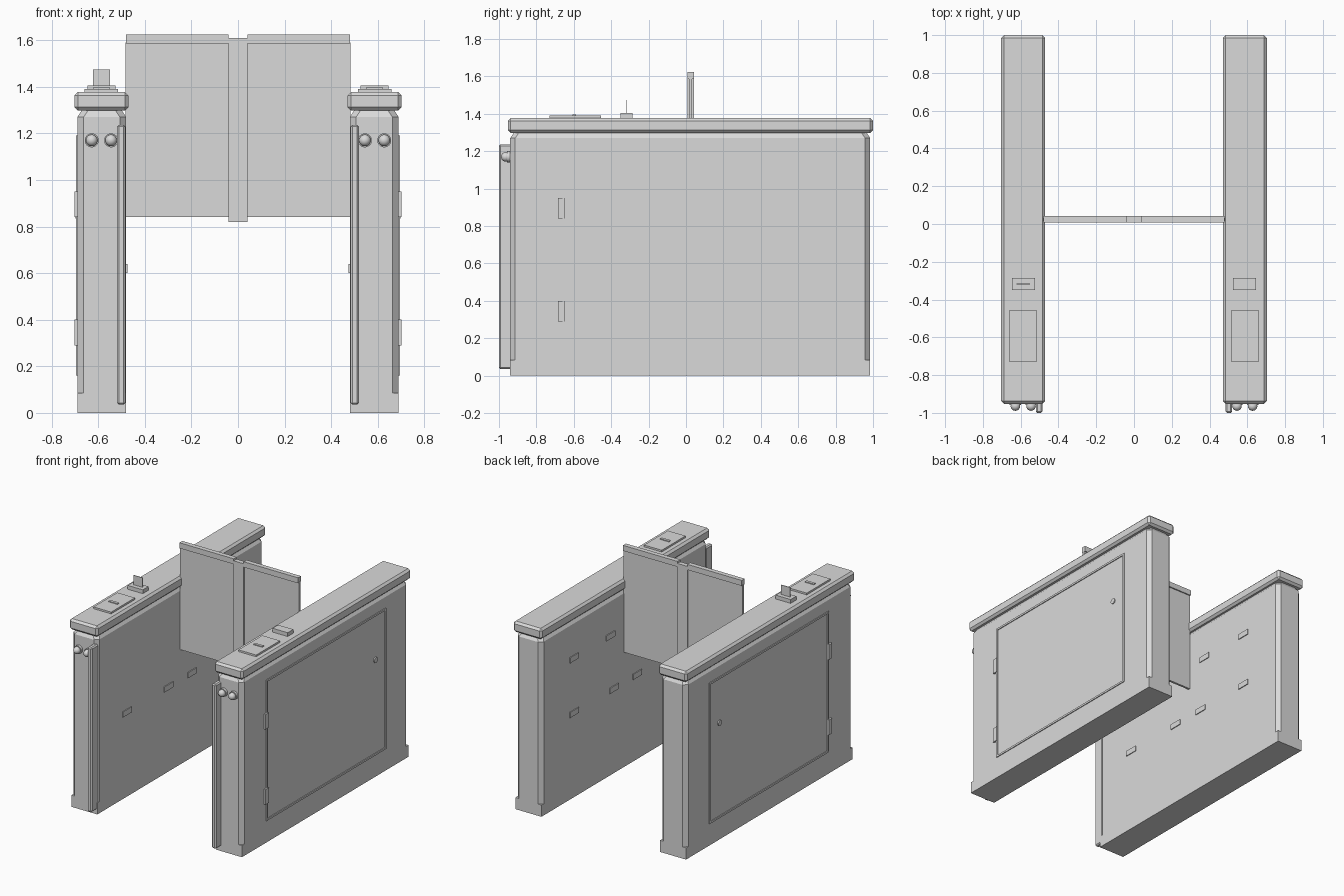
import bpy
import bmesh
import math
from mathutils import Matrix, Vector

cube = bpy.data.objects.get("Cube")
if cube:
    bpy.data.objects.remove(cube, do_unlink=True)

# One plain grey for the whole model
grey = bpy.data.materials.new("light_grey")
grey.use_nodes = True
COLOUR = (0.7, 0.7, 0.7, 1)
grey.diffuse_color = COLOUR
grey.node_tree.nodes["Principled BSDF"].inputs["Base Color"].default_value = COLOUR


def finish(name, bm, mirror=True, smooth=False):
    bmesh.ops.recalc_face_normals(bm, faces=bm.faces)
    mesh = bpy.data.meshes.new(name)
    bm.to_mesh(mesh)
    bm.free()
    mesh.materials.append(grey)
    obj = bpy.data.objects.new(name, mesh)
    bpy.context.collection.objects.link(obj)
    if mirror:
        obj.modifiers.new("Mirror", "MIRROR")
    if smooth:
        bpy.ops.object.select_all(action="DESELECT")
        obj.select_set(True)
        bpy.context.view_layer.objects.active = obj
        bpy.ops.object.shade_smooth_by_angle(angle=math.radians(35))


def add_box(bm, x, y, z):
    """Add a box given (low, high) ranges on each axis."""
    size = Vector((x[1] - x[0], y[1] - y[0], z[1] - z[0]))
    mid = Vector((sum(x), sum(y), sum(z))) / 2
    bmesh.ops.create_cube(bm, size=1, matrix=Matrix.LocRotScale(mid, None, size))


def box(name, x, y, z, bevel=0, mirror=True):
    bm = bmesh.new()
    add_box(bm, x, y, z)
    if bevel:
        bmesh.ops.bevel(bm, geom=bm.edges[:], offset=bevel, segments=1,
                        profile=0.5, affect="EDGES")
    finish(name, bm, mirror)


def disc(name, centre, radius, depth, axis):
    bm = bmesh.new()
    turn = Matrix.Rotation(math.pi / 2, 4, axis)
    bmesh.ops.create_cone(bm, cap_ends=True, segments=32, radius1=radius, radius2=radius,
                          depth=depth, matrix=Matrix.Translation(centre) @ turn)
    finish(name, bm, smooth=True)


# Cabinet extents (left cabinet, mirrored to the right)
IN, OUT = 0.48, 0.69
FRONT, BACK = -0.94, 0.985
BASE, SHOULDER, NECK = 0.085, 1.27, 1.3


def outline(inset, cut):
    """Rectangle of the cabinet with its four corners cut."""
    x0, x1, y0, y1 = IN + inset, OUT - inset, FRONT + inset, BACK - inset
    return [(x0 + cut, y0), (x1 - cut, y0), (x1, y0 + cut), (x1, y1 - cut),
            (x1 - cut, y1), (x0 + cut, y1), (x0, y1 - cut), (x0, y0 + cut)]


# Cabinet body with chamfered corners and a tapered neck
bm = bmesh.new()
rings = []
for inset, z in ((0, BASE), (0, SHOULDER), (0.02, NECK)):
    rings.append([bm.verts.new((x, y, z)) for x, y in outline(inset, 0.027)])
for low, high in zip(rings, rings[1:]):
    for i in range(8):
        j = (i + 1) % 8
        bm.faces.new((low[i], low[j], high[j], high[i]))
bm.faces.new(rings[0])
bm.faces.new(rings[-1])
finish("cabinet_body", bm)

box("cabinet_base", (IN, OUT), (FRONT, BACK), (0, BASE))
box("cabinet_cap", (0.47, 0.703), (-0.953, 1.0), (1.298, 1.377), 0.015)

# Service door trim, hinges and lock on the outer side
bm = bmesh.new()
D0, D1, Z0, Z1, W = -0.66, 0.72, 0.16, 1.19, 0.014
skin = (OUT - 0.002, OUT + 0.006)
add_box(bm, skin, (D0, D0 + W), (Z0, Z1))
add_box(bm, skin, (D1 - W, D1), (Z0, Z1))
for z in (Z0, Z1 - W):
    add_box(bm, skin, (D0 + W, D1 - W), (z, z + W))
finish("door_trim", bm)
for label, z in (("lower", 0.29), ("upper", 0.84)):
    box(label + "_hinge", (OUT - 0.002, 0.703), (-0.685, -0.648), (z, z + 0.11))
disc("door_lock", (OUT + 0.002, 0.6, 0.855), 0.02, 0.012, "Y")

# Passage sensors on the inner side
for z, spots in ((0.62, (-0.6, -0.12, 0.15, 0.61)), (1.02, (0.19, 0.61))):
    for y in spots:
        box("passage_sensor", (IN - 0.006, IN + 0.002), (y - 0.05, y + 0.05), (z - 0.02, z + 0.02))

# Front guard strip and pair of indicator lamps
box("guard_strip", (0.484, 0.52), (-1.0, FRONT + 0.02), (0.035, 1.237), 0.008)
for x in (0.545, 0.628):
    disc("lamp_ring", (x, FRONT - 0.005, 1.17), 0.03, 0.025, "X")
    bm = bmesh.new()
    bmesh.ops.create_uvsphere(bm, u_segments=24, v_segments=16, radius=0.025,
                              matrix=Matrix.Translation((x, -0.964, 1.17)))
    finish("lamp_bulb", bm, smooth=True)

# Card reader and ticket slot on the cap
box("card_reader", (0.515, 0.658), (-0.73, -0.455), (1.37, 1.39))
box("reader_mark", (0.55, 0.622), (-0.608, -0.588), (1.385, 1.396))
box("ticket_slot", (0.525, 0.647), (-0.35, -0.285), (1.37, 1.405))
box("ticket", (-0.622, -0.55), (-0.319, -0.315), (1.4, 1.475), mirror=False)

# Gate wings: thin panel, top rail, and the shared centre stile
box("gate_panel", (0.035, IN + 0.002), (0.017, 0.033), (0.84, 1.59))
box("gate_rail", (0.04, IN), (0.008, 0.042), (1.585, 1.625))
box("gate_stile", (-0.04, 0.04), (0.008, 0.042), (0.82, 1.61), mirror=False)
